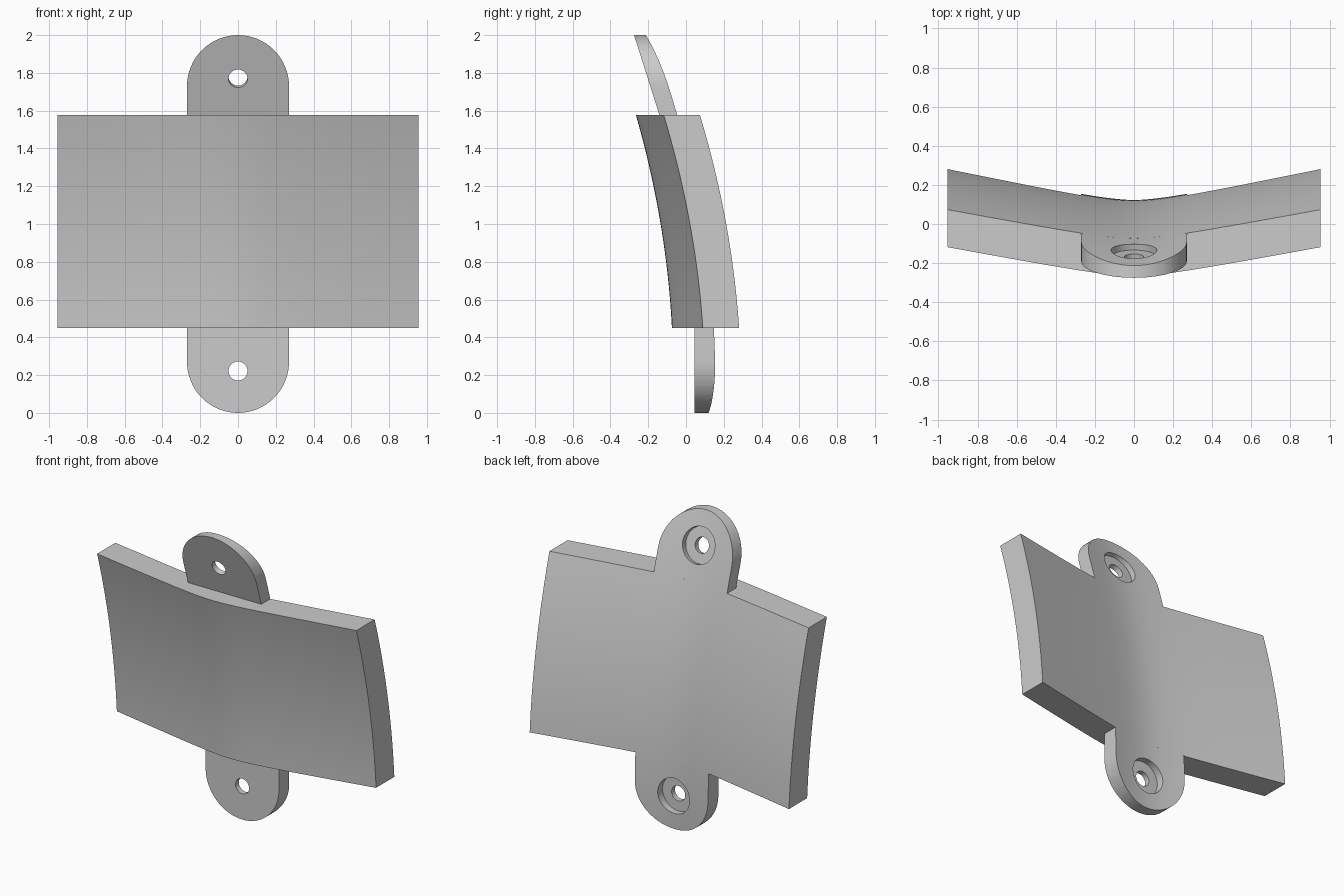
import bpy, bmesh, math
from mathutils import Vector, Matrix

if "Cube" in bpy.data.objects:
    bpy.data.objects.remove(bpy.data.objects["Cube"])

Z0, Z1 = 0.45, 1.577          # panel bottom and top
W, THICK = 0.955, 0.192       # panel half width and depth
TAB_R = 0.27


def back(x, z):
    """Shared back surface: bowed in height, soft V in width."""
    v = 0.207 - 0.021 * (z - Z0) / (Z1 - Z0)
    return 0.124 - 0.104 * (z - 0.2) ** 2 + v * (math.hypot(x, 0.182) - 0.182)


def finish(name, bm):
    bmesh.ops.recalc_face_normals(bm, faces=bm.faces)
    me = bpy.data.meshes.new(name)
    bm.to_mesh(me)
    bm.free()
    ob = bpy.data.objects.new(name, me)
    bpy.context.collection.objects.link(ob)
    return ob


def slab(name, xw, z0, z1, front, nx, nz):
    """Closed block between the front function and the back surface."""
    bm = bmesh.new()
    layers = []
    for fn in (front, back):
        layers.append([[bm.verts.new((x, fn(x, z), z))
                        for x in [-xw + 2 * xw * i / nx for i in range(nx + 1)]]
                       for z in [z0 + (z1 - z0) * j / nz for j in range(nz + 1)]])
    for g in layers:
        for j in range(nz):
            for i in range(nx):
                bm.faces.new((g[j][i], g[j][i + 1], g[j + 1][i + 1], g[j + 1][i]))
    a, b = layers
    for j in (0, nz):
        for i in range(nx):
            bm.faces.new((a[j][i], a[j][i + 1], b[j][i + 1], b[j][i]))
    for i in (0, nx):
        for j in range(nz):
            bm.faces.new((a[j][i], a[j + 1][i], b[j + 1][i], b[j][i]))
    return finish(name, bm)


def arch(edge_z, end_z):
    """Prism with one straight end at edge_z and a rounded end at end_z."""
    s = 1 if end_z > edge_z else -1
    cz = end_z - s * TAB_R
    pts = [(TAB_R, edge_z)]
    pts += [(TAB_R * math.cos(t), cz + s * TAB_R * math.sin(t))
            for t in [math.pi * i / 32 for i in range(33)]]
    pts.append((-TAB_R, edge_z))
    bm = bmesh.new()
    face = bm.faces.new([bm.verts.new((x, -1, z)) for x, z in pts])
    r = bmesh.ops.extrude_face_region(bm, geom=[face])
    bmesh.ops.translate(bm, vec=(0, 2, 0),
                        verts=[v for v in r['geom'] if isinstance(v, bmesh.types.BMVert)])
    return finish("arch_cutter", bm)


def drill(radius, start, axis, length):
    bm = bmesh.new()
    m = (Matrix.Translation(start + axis * length / 2)
         @ axis.to_track_quat('Z', 'Y').to_matrix().to_4x4())
    bmesh.ops.create_cone(bm, cap_ends=True, segments=40, radius1=radius,
                          radius2=radius, depth=length, matrix=m)
    return finish("drill_cutter", bm)


def cut(ob, cutter, op):
    m = ob.modifiers.new("cut", 'BOOLEAN')
    m.object, m.operation, m.solver = cutter, op, 'EXACT'
    bpy.context.view_layer.objects.active = ob
    bpy.ops.object.modifier_apply(modifier=m.name)
    bpy.data.objects.remove(cutter)


def tab(name, edge_z, end_z, hole_z, front):
    lo, hi = min(edge_z, end_z) - 0.05, max(edge_z, end_z) + 0.05
    ob = slab(name, TAB_R + 0.03, lo, hi, front, 20, 12)
    cut(ob, arch(edge_z, end_z), 'INTERSECT')
    # through hole and wide counterbore from the back, square to the flat front
    p = Vector((0, front(0, hole_z), hole_z))
    axis = Vector((0, 1, -(front(0, 1) - front(0, 0)))).normalized()
    cut(ob, drill(0.05, p - axis * 0.1, axis, 0.4), 'DIFFERENCE')
    cut(ob, drill(0.117, p + axis * 0.035, axis, 0.3), 'DIFFERENCE')
    return ob


# curved main panel
panel = slab("curved_panel", W, Z0, Z1, lambda x, z: back(x, z) - THICK, 48, 24)

# mounting tabs with flat fronts and backs flush with the panel
top_tab = tab("top_tab", Z1, 2.0, 1.77,
              lambda x, z: -0.275 + (2.0 - z) * 0.135 / 0.425)
bottom_tab = tab("bottom_tab", Z0, 0.0, 0.222, lambda x, z: 0.045)

for ob in (panel, top_tab, bottom_tab):
    bpy.ops.object.select_all(action='DESELECT')
    ob.select_set(True)
    bpy.context.view_layer.objects.active = ob
    bpy.ops.object.shade_smooth_by_angle(angle=math.radians(30))
